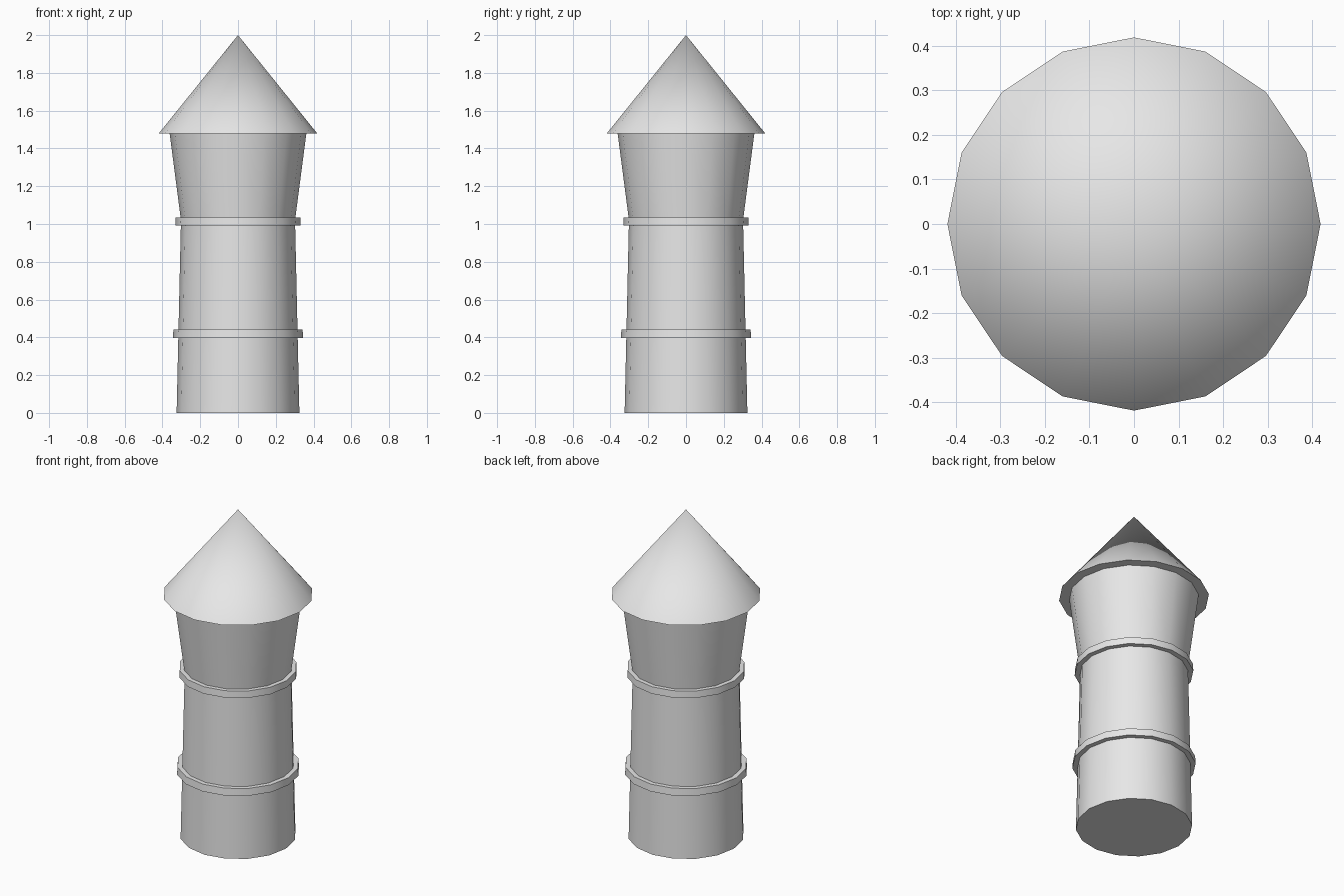
import bpy
import bmesh
import math

cube = bpy.data.objects.get("Cube")
if cube:
    bpy.data.objects.remove(cube, do_unlink=True)

SIDES = 16

stone = bpy.data.materials.new("light grey")
stone.use_nodes = True
GREY = (0.8, 0.8, 0.8, 1)
stone.diffuse_color = GREY
stone.node_tree.nodes["Principled BSDF"].inputs["Base Color"].default_value = GREY


def tapered(name, r_bottom, r_top, z_bottom, z_top):
    """Capped round section with a vertex on each axis; r_top 0 gives a point."""
    bm = bmesh.new()
    bmesh.ops.create_cone(bm, cap_ends=True, segments=SIDES,
                          radius1=r_bottom, radius2=r_top, depth=z_top - z_bottom)
    bmesh.ops.remove_doubles(bm, verts=bm.verts, dist=1e-5)
    bmesh.ops.translate(bm, verts=bm.verts, vec=(0, 0, (z_bottom + z_top) / 2))
    bmesh.ops.recalc_face_normals(bm, faces=bm.faces)
    mesh = bpy.data.meshes.new(name)
    bm.to_mesh(mesh)
    bm.free()
    mesh.materials.append(stone)
    obj = bpy.data.objects.new(name, mesh)
    bpy.context.collection.objects.link(obj)
    bpy.ops.object.select_all(action='DESELECT')
    obj.select_set(True)
    bpy.context.view_layer.objects.active = obj
    bpy.ops.object.shade_smooth_by_angle(angle=math.radians(35))
    return obj


# Shaft, with the upper section flaring out under the roof
tapered("tower_shaft", 0.325, 0.302, 0, 1.02)
tapered("flared_top", 0.302, 0.362, 1.02, 1.48)

# Raised bands round the shaft
tapered("lower_band", 0.345, 0.342, 0.397, 0.441)
tapered("upper_band", 0.332, 0.330, 0.993, 1.035)

# Pointed roof with overhanging eaves
tapered("cone_roof", 0.419, 0, 1.48, 2)
